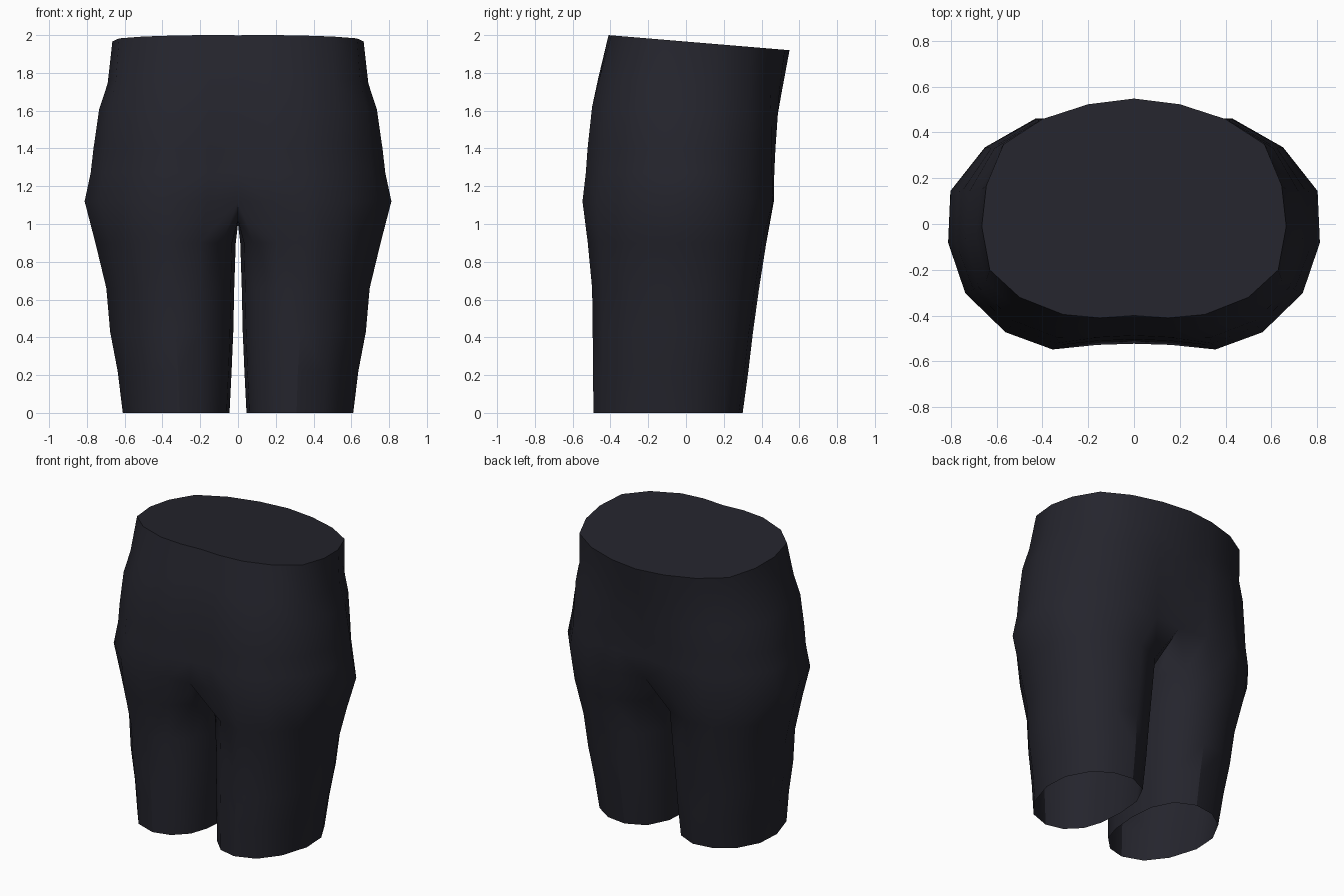
import bpy, bmesh

cube = bpy.data.objects.get("Cube")
if cube:
    bpy.data.objects.remove(cube)

# One dark fabric colour
fabric = bpy.data.materials.new("dark navy fabric")
fabric.use_nodes = True
colour = (0.018, 0.018, 0.026, 1)
fabric.diffuse_color = colour
fabric.node_tree.nodes["Principled BSDF"].inputs["Base Color"].default_value = colour

# Half sections, running from the front centre round the side to the back centre
WAIST = [(0, -.40), (.15, -.41), (.31, -.395), (.5, -.32), (.63, -.2), (.665, -.01),
         (.645, .17), (.57, .35), (.4, .46), (.2, .525), (0, .55)]
HIP = [(0, -.52), (.16, -.525), (.355, -.545), (.56, -.47), (.735, -.3), (.81, -.08),
       (.8, .145), (.65, .335), (.43, .46), (.2, .465), (0, .44)]
# Closed leg section; the last three points are the inner thigh
LEG = [(.1, -.37), (.19, -.46), (.31, -.49), (.45, -.44), (.55, -.31), (.61, -.12),
       (.6, .05), (.52, .2), (.4, .28), (.26, .3), (.13, .24),
       (.06, .1), (.045, -.08), (.06, -.25)]


def fit(section, x0, x1, y0, y1):
    """Stretch a section to the given bounds."""
    xs, ys = zip(*section)
    sx = (x1 - x0) / (max(xs) - min(xs))
    sy = (y1 - y0) / (max(ys) - min(ys))
    return [(x0 + (x - min(xs)) * sx, y0 + (y - min(ys)) * sy) for x, y in section]


# Torso rows: front height, drop to the back, half width, front, back, hip blend
TORSO = [(2.0, .08, .665, -.41, .548, 0), (1.77, .06, .69, -.47, .515, .25),
         (1.62, .03, .735, -.505, .5, .5), (1.4, 0, .765, -.525, .48, .75),
         (1.27, 0, .78, -.532, .47, .9), (1.12, 0, .812, -.548, .465, 1)]
# Leg rows: height, inner x, outer x, front, back
LEGS = [(.9, .012, .755, -.52, .425), (.66, .02, .697, -.497, .387),
        (.43, .025, .677, -.494, .355), (.22, .034, .637, -.492, .33),
        (0, .045, .61, -.49, .3)]

bm = bmesh.new()


def bridge(upper, lower, closed):
    n = len(upper)
    for i in range(n if closed else n - 1):
        j = (i + 1) % n
        bm.faces.new((upper[i], lower[i], lower[j], upper[j]))


waist_rim = []
for side in (1, -1):
    # Torso half
    previous = None
    for z, drop, w, front, back, t in TORSO:
        a, b = fit(WAIST, 0, w, front, back), fit(HIP, 0, w, front, back)
        row = []
        for (ax, ay), (bx, by) in zip(a, b):
            x, y = ax + (bx - ax) * t, ay + (by - ay) * t
            row.append(bm.verts.new((side * x, y, z - drop * (y - front) / (back - front))))
        if previous:
            bridge(previous, row, False)
        else:
            waist_rim.append(row)
        previous = row

    # Crotch strip closes the hip row into the top of the leg
    previous = previous + [bm.verts.new((0, y, z)) for y, z in
                           ((.25, 1.03), (-.03, 1.0), (-.32, 1.02))]

    # Open leg, with a crease at the front and back of the hem
    for k, (z, *bounds) in enumerate(LEGS):
        row = [bm.verts.new((side * x, y, z)) for x, y in fit(LEG, *bounds)]
        bridge(previous, row, True)
        if k > 2:
            for i in (2, 9):
                bm.edges.get((previous[i], row[i])).smooth = False
        previous = row

# Flat closed waist
left, right = waist_rim
bm.faces.new(left + right[-2:0:-1])
bmesh.ops.remove_doubles(bm, verts=bm.verts[:], dist=.0005)
bmesh.ops.recalc_face_normals(bm, faces=bm.faces[:])

mesh = bpy.data.meshes.new("shorts")
bm.to_mesh(mesh)
bm.free()
mesh.materials.append(fabric)
shorts = bpy.data.objects.new("shorts", mesh)
bpy.context.collection.objects.link(shorts)
bpy.context.view_layer.objects.active = shorts
shorts.select_set(True)
bpy.ops.object.shade_smooth_by_angle(angle=1.1)
